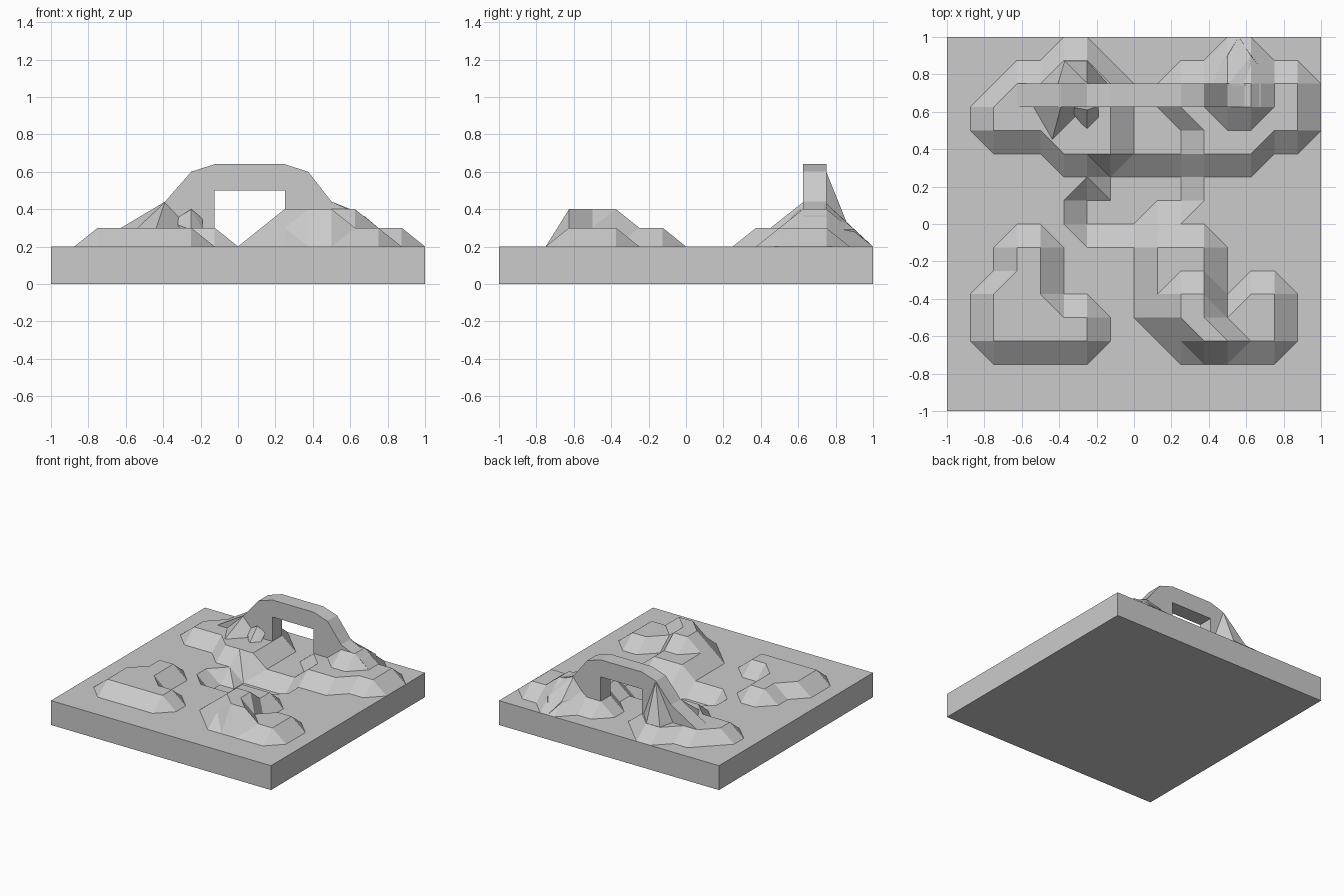
import bpy, bmesh

if "Cube" in bpy.data.objects:
    bpy.data.objects.remove(bpy.data.objects["Cube"])

N = 16            # grid cells per side
STEP = 2 / N


def finish(name, bm):
    bmesh.ops.recalc_face_normals(bm, faces=bm.faces)
    mesh = bpy.data.meshes.new(name)
    bm.to_mesh(mesh)
    bm.free()
    obj = bpy.data.objects.new(name, mesh)
    bpy.context.collection.objects.link(obj)
    return obj


# Terrain steps: (row, first column, last column), grouped by height
steps = {
    0.1: [(8, 6, 8), (9, 6, 10), (10, 7, 10)],                           # pool
    0.3: [(3, 2, 6), (4, 2, 6), (5, 2, 4), (6, 3, 4), (7, 3, 4),         # front left hill
          (3, 10, 14), (4, 9, 14), (5, 9, 11), (5, 13, 14),              # front right hill
          (6, 9, 11), (7, 9, 11),
          (11, 5, 7), (12, 2, 7), (13, 2, 7), (14, 3, 7), (15, 5, 6),    # back left hill
          (11, 11, 13), (12, 11, 15), (13, 10, 15), (14, 10, 15), (15, 12, 13)],
    0.4: [(3, 11, 12), (4, 10, 11), (5, 10, 11), (13, 12, 13), (14, 12, 13)],
}
height = {}
for z, spans in steps.items():
    for j, a, b in spans:
        for i in range(a, b + 1):
            height[i, j] = z

# Terrain tile: stepped surface on a solid block
bm = bmesh.new()
grid = {(i, j): bm.verts.new((-1 + i * STEP, -1 + j * STEP, height.get((i, j), 0.2)))
        for i in range(N + 1) for j in range(N + 1)}
steep_cells = {(6, 9), (6, 10)}
for i in range(N):
    for j in range(N):
        a, b, c, d = grid[i, j], grid[i + 1, j], grid[i + 1, j + 1], grid[i, j + 1]
        flat_ac = abs(a.co.z - c.co.z) < abs(b.co.z - d.co.z) - 1e-5
        if flat_ac and (i, j) not in steep_cells:
            tris = ((a, b, c), (a, c, d))
        else:
            tris = ((a, b, d), (b, c, d))
        for t in tris:
            bm.faces.new(t)
rim = [e for e in bm.edges if e.is_boundary]
skirt = bmesh.ops.extrude_edge_only(bm, edges=rim)["geom"]
for v in skirt:
    if isinstance(v, bmesh.types.BMVert):
        v.co.z = 0
bmesh.ops.holes_fill(bm, edges=[e for e in bm.edges if e.is_boundary], sides=0)
bmesh.ops.dissolve_limit(bm, angle_limit=0.01, verts=bm.verts, edges=bm.edges)
finish("terrain_tile", bm)

# Rock arch: profile extruded along y
profile = [(-.625, .15), (-.625, .3), (-.39, .44), (-.25, .6), (-.125, .64), (.25, .64),
           (.375, .6), (.5, .44), (.68, .36), (.75, .3), (.75, .15), (.25, .15),
           (.25, .5), (-.125, .5), (-.125, .15)]
bm = bmesh.new()
face = bm.faces.new([bm.verts.new((x, .625, z)) for x, z in profile])
ext = bmesh.ops.extrude_face_region(bm, geom=[face])["geom"]
bmesh.ops.translate(bm, vec=(0, .125, 0), verts=[v for v in ext if isinstance(v, bmesh.types.BMVert)])
finish("rock_arch", bm)


# Rocks leaning on the arch feet
def rock(name, points):
    bm = bmesh.new()
    for p in points:
        bm.verts.new(p)
    hull = bmesh.ops.convex_hull(bm, input=bm.verts)
    bmesh.ops.delete(bm, geom=[v for v in hull["geom_interior"]
                               if isinstance(v, bmesh.types.BMVert)], context='VERTS')
    finish(name, bm)


rock("back_left_rock", [(-.25, .75, .6), (-.25, .7, .58), (-.42, .74, .28), (-.125, .74, .28),
                        (-.375, .875, .29), (-.25, .875, .29)])
rock("back_right_rock", [(.5, .74, .44), (.6, .74, .4), (.375, .74, .29), (.75, .74, .29),
                         (.5, .9, .29), (.625, .9, .29), (.56, 1, .2), (.56, .74, .2)])
rock("front_left_rock", [(-.39, .63, .44), (-.55, .63, .29), (-.44, .44, .29), (-.25, .63, .29),
                         (-.33, .55, .29)])
rock("front_left_small_rock", [(-.25, .61, .4), (-.36, .63, .33), (-.25, .5, .29),
                               (-.19, .56, .29), (-.19, .63, .35), (-.36, .63, .29)])
